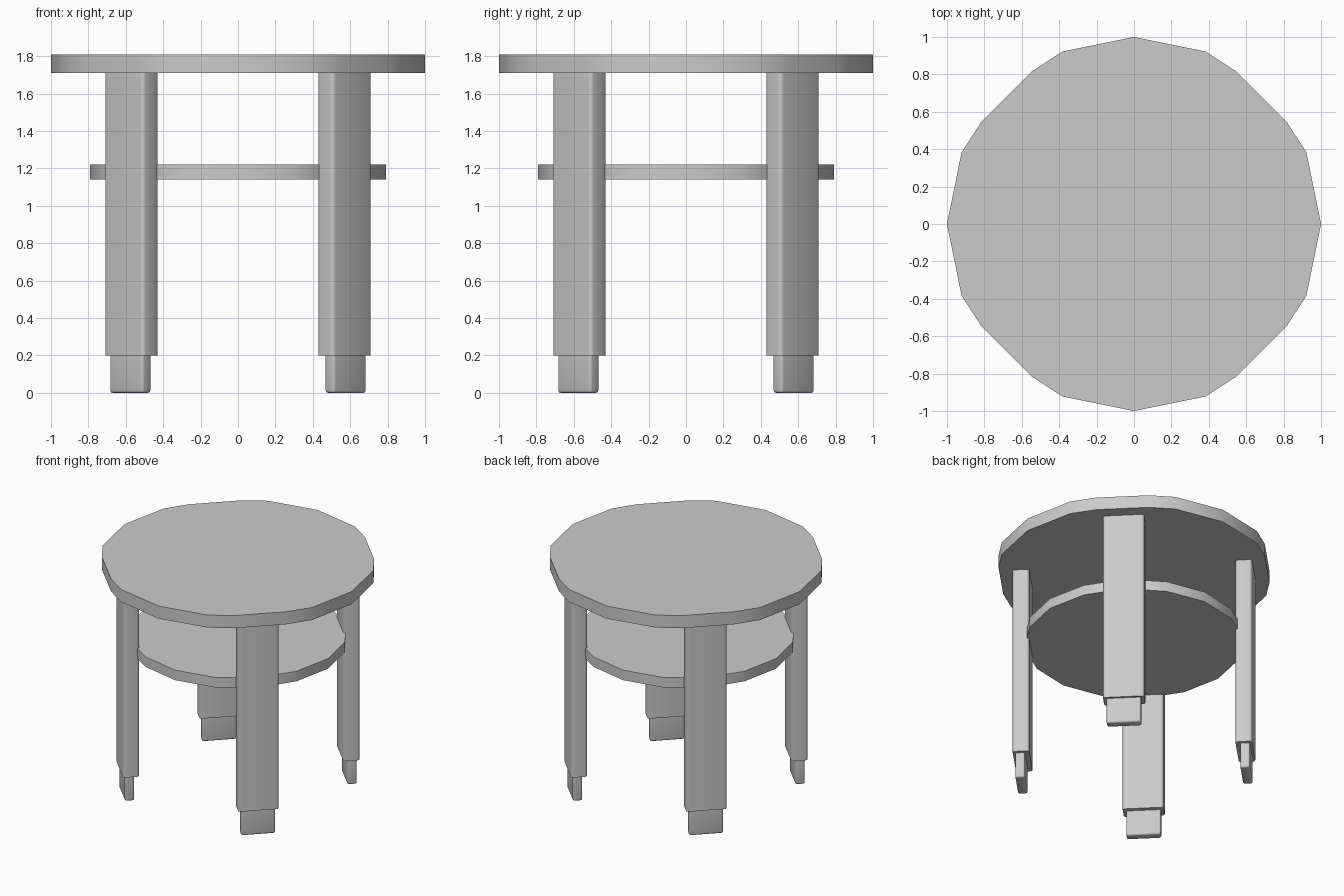
import bpy, bmesh, math
from mathutils import Matrix

if "Cube" in bpy.data.objects:
    bpy.data.objects.remove(bpy.data.objects["Cube"])


def finish(bm, name):
    bmesh.ops.recalc_face_normals(bm, faces=bm.faces)
    mesh = bpy.data.meshes.new(name)
    bm.to_mesh(mesh)
    bm.free()
    obj = bpy.data.objects.new(name, mesh)
    bpy.context.collection.objects.link(obj)
    bpy.context.view_layer.objects.active = obj
    for o in bpy.context.selected_objects:
        o.select_set(False)
    obj.select_set(True)
    bpy.ops.object.shade_smooth_by_angle(angle=math.radians(35))
    return obj


def disc(name, radius, z0, z1):
    # twenty-sided outline, one quadrant turned four times
    quadrant = [(1, 0), (0.922, 0.383), (0.817, 0.545), (0.545, 0.817), (0.383, 0.922)]
    bm = bmesh.new()
    verts = []
    for k in range(4):
        rot = Matrix.Rotation(k * math.pi / 2, 2)
        for x, y in quadrant:
            p = rot @ Matrix.Identity(2).col[0] * x + rot @ Matrix.Identity(2).col[1] * y
            verts.append(bm.verts.new((p.x * radius, p.y * radius, z0)))
    base = bm.faces.new(verts)
    res = bmesh.ops.extrude_face_region(bm, geom=[base], use_keep_orig=True)
    top = [g for g in res["geom"] if isinstance(g, bmesh.types.BMVert)]
    bmesh.ops.translate(bm, verts=top, vec=(0, 0, z1 - z0))
    return finish(bm, name)


def post(name, angle, dist, thick, width, z0, z1, bevel, round_bottom):
    # upright slab facing outward from the centre, long edges rounded
    bm = bmesh.new()
    bmesh.ops.create_cube(bm, size=1)
    bmesh.ops.scale(bm, vec=(thick, width, z1 - z0), verts=bm.verts)
    bmesh.ops.translate(bm, vec=(dist, 0, (z0 + z1) / 2), verts=bm.verts)
    edges = []
    for e in bm.edges:
        za, zb = (v.co.z for v in e.verts)
        upright = abs(za - zb) > 0.01
        if upright or (round_bottom and max(za, zb) < z0 + 0.01):
            edges.append(e)
    bmesh.ops.bevel(bm, geom=edges, offset=bevel, segments=3, profile=0.5, affect='EDGES')
    bmesh.ops.rotate(bm, verts=bm.verts, cent=(0, 0, 0), matrix=Matrix.Rotation(angle, 3, 'Z'))
    return finish(bm, name)


# table top and lower shelf
disc("table_top", 1.0, 1.71, 1.81)
disc("lower_shelf", 0.79, 1.14, 1.22)

# four legs on the diagonals, each with a slimmer foot
for i, side in enumerate(("back_right", "back_left", "front_left", "front_right")):
    a = math.radians(45 + 90 * i)
    post(side + "_leg", a, 0.806, 0.12, 0.297, 0.2, 1.71, 0.02, False)
    post(side + "_foot", a, 0.814, 0.07, 0.25, 0.0, 0.2, 0.014, True)
